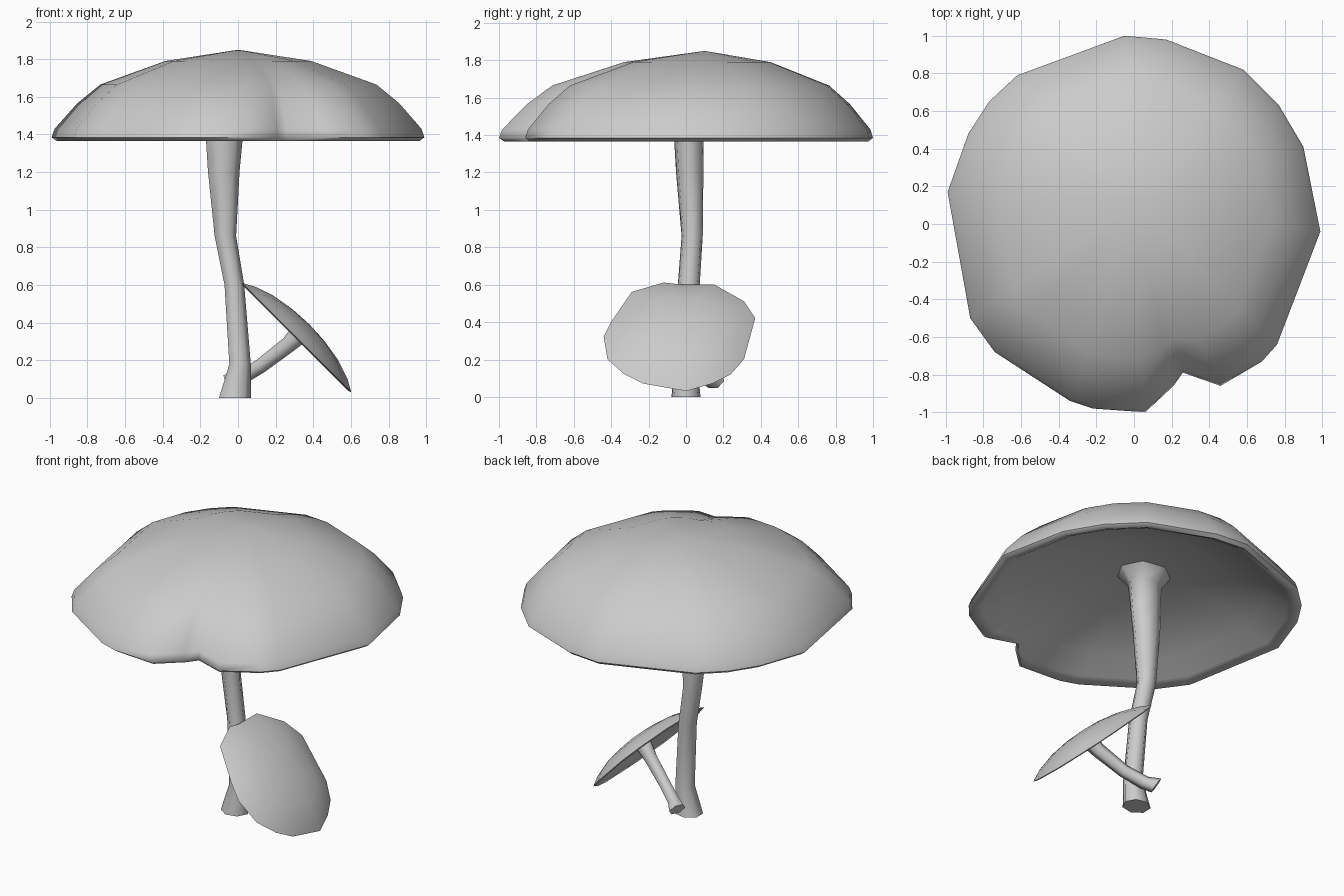
import bpy, bmesh, math
from mathutils import Vector, Matrix

if "Cube" in bpy.data.objects:
    bpy.data.objects.remove(bpy.data.objects["Cube"])


def finish(name, bm, matrix=None):
    if matrix:
        bm.transform(matrix)
    bmesh.ops.recalc_face_normals(bm, faces=bm.faces)
    mesh = bpy.data.meshes.new(name)
    bm.to_mesh(mesh)
    bm.free()
    ob = bpy.data.objects.new(name, mesh)
    bpy.context.collection.objects.link(ob)
    bpy.ops.object.select_all(action='DESELECT')
    bpy.context.view_layer.objects.active = ob
    ob.select_set(True)
    bpy.ops.object.shade_smooth_by_angle(angle=math.radians(65))
    return ob


def bridge(bm, rings):
    for a, b in zip(rings, rings[1:]):
        n = len(a)
        for i in range(n):
            j = (i + 1) % n
            bm.faces.new((a[i], a[j], b[j], b[i]))


def cap(name, outline, profile, apex, hollow, radius, matrix=None):
    """Shell lofted from an irregular outline; inner rings relax towards a circle."""
    bm = bmesh.new()
    rings = []
    for s, z in profile:
        keep = max(0.0, min(1.0, (s - 0.6) / 0.4))
        ring = []
        for x, y in outline:
            p = Vector((x, y))
            p = p.lerp(p.normalized() * radius, 0.7 * (1 - keep)) * s
            c = Vector(apex[:2]) * (1 - s)
            ring.append(bm.verts.new((p.x + c.x, p.y + c.y, z)))
        rings.append(ring)
    bridge(bm, rings)
    for ring, tip in ((rings[0], apex), (rings[-1], hollow)):
        v = bm.verts.new(tip)
        for i in range(len(ring)):
            bm.faces.new((ring[i], ring[(i + 1) % len(ring)], v))
    return finish(name, bm, matrix)


def stem(name, path, sides, level=False):
    """Tube through (x, y, z, rx, ry) stations."""
    bm = bmesh.new()
    axis = Vector(path[-1][:3]) - Vector(path[0][:3])
    rot = Matrix.Identity(3) if level else axis.to_track_quat('Z', 'Y').to_matrix()
    rings = []
    for x, y, z, rx, ry in path:
        ring = []
        for i in range(sides):
            a = 2 * math.pi * i / sides
            ring.append(bm.verts.new(
                Vector((x, y, z)) + rot @ Vector((rx * math.cos(a), ry * math.sin(a), 0))))
        rings.append(ring)
    bridge(bm, rings)
    bm.faces.new(rings[0])
    bm.faces.new(rings[-1])
    return finish(name, bm)


# Large cap with a notch torn from the front edge
big_outline = [(-.05, 1), (.17, .98), (.58, .82), (.77, .63), (.90, .41), (.99, -.04),
               (.76, -.64), (.68, -.73), (.46, -.86), (.26, -.79), (.21, -.86),
               (.06, -1), (-.22, -.98), (-.34, -.94), (-.74, -.68), (-.87, -.50),
               (-.99, .17), (-.88, .48), (-.77, .65), (-.62, .79)]
cap("large_cap", big_outline,
    [(.4, 1.79), (.75, 1.665), (.87, 1.565), (.985, 1.43), (1, 1.385), (.975, 1.365),
     (.92, 1.39), (.8, 1.47), (.5, 1.565), (.2, 1.61)],
    (0, .1, 1.85), (-.05, .03, 1.62), .97)

# Large stem: flared foot, slight bend, wide collar under the cap
stem("large_stem",
     [(-.02, 0, 0, .09, .08), (.008, 0, .18, .06, .06), (-.022, .015, .6, .055, .06),
      (-.07, .033, .86, .06, .058), (-.08, .02, 1.2, .088, .075),
      (-.078, .015, 1.37, .102, .08), (-.07, .015, 1.54, .11, .09),
      (-.06, .02, 1.62, .18, .16)], 7, level=True)

# Small cap tipped 45 degrees to the right
view = [(-.03, .6), (-.12, .61), (-.29, .56), (-.40, .40), (-.44, .32), (-.42, .2),
        (-.33, .12), (-.23, .07), (0, .03), (.14, .07), (.24, .12), (.31, .2),
        (.37, .42), (.31, .51), (.15, .6)]
k = math.sqrt(.5)
small_outline = [(y + .03, (z - .32) / k) for y, z in view]
tilt = Matrix(((0, -k, k, .31), (1, 0, 0, -.03), (0, k, k, .32), (0, 0, 0, 1)))
cap("small_cap", small_outline,
    [(.3, .093), (.6, .073), (.85, .038), (1, .002), (.97, -.004), (.8, .015), (.4, .04)],
    (0, 0, .1), (0, 0, .05), .4, tilt)

# Small stem growing from a knobbly foot behind the large stem
stem("small_stem",
     [(-.045, .155, .085, .055, .05), (.01, .11, .105, .042, .042),
      (.12, .05, .17, .04, .04), (.27, -.01, .285, .045, .045),
      (.345, -.03, .36, .06, .06)], 6)
